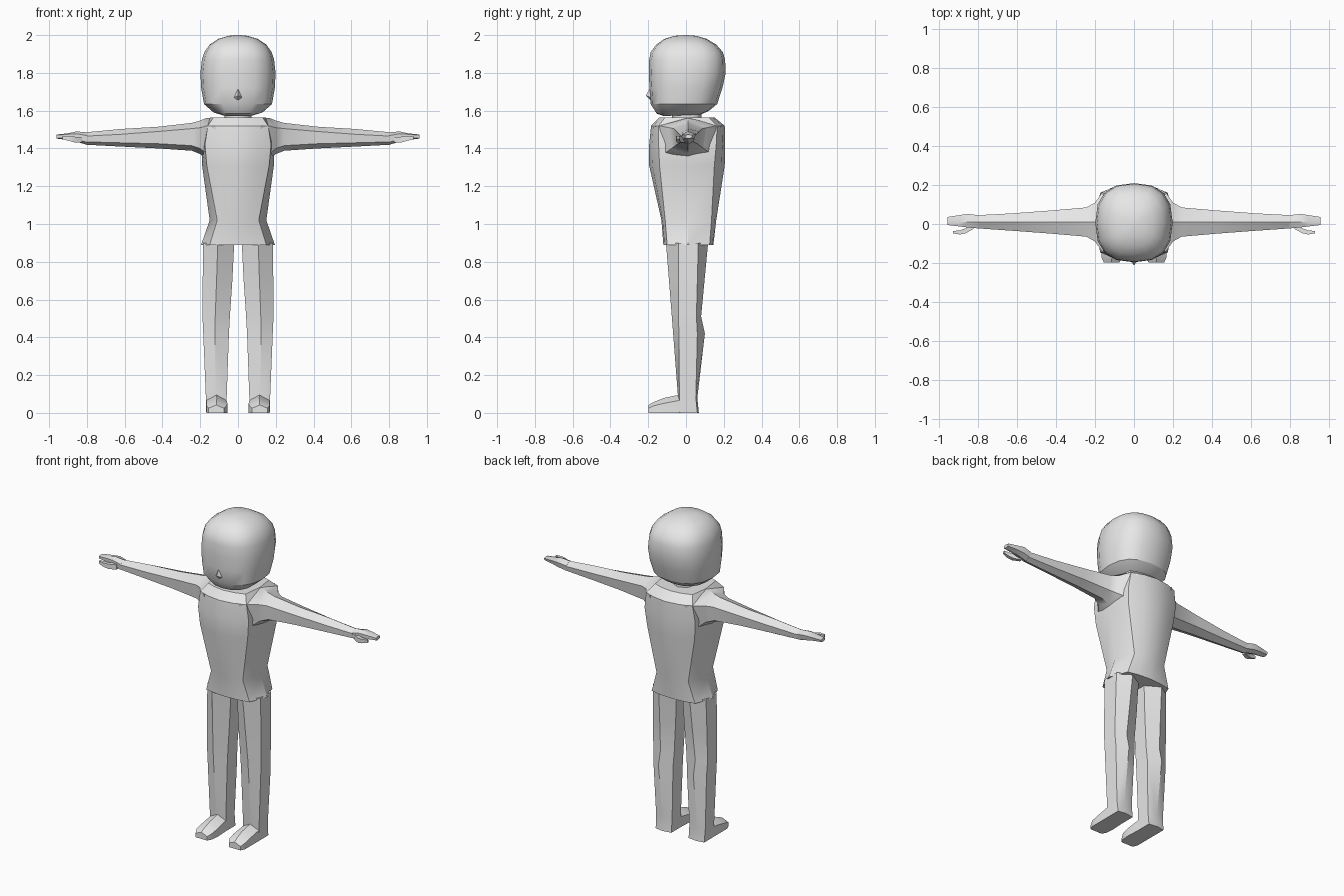
import bpy, bmesh, math

grey = bpy.data.materials.new("plain_grey")
grey.diffuse_color = (0.8, 0.8, 0.8, 1)


def finish(name, bm, mirror=False, angle=30):
    bmesh.ops.recalc_face_normals(bm, faces=bm.faces)
    mesh = bpy.data.meshes.new(name)
    bm.to_mesh(mesh)
    bm.free()
    ob = bpy.data.objects.new(name, mesh)
    bpy.context.collection.objects.link(ob)
    mesh.materials.append(grey)
    if mirror:
        mod = ob.modifiers.new("mirror", 'MIRROR')
        mod.use_mirror_merge = False
    bpy.ops.object.select_all(action='DESELECT')
    ob.select_set(True)
    bpy.context.view_layer.objects.active = ob
    bpy.ops.object.shade_smooth_by_angle(angle=math.radians(angle))
    return ob


def loft(name, rings, mirror=False, angle=30):
    """Skin a list of equal-length point rings and cap both ends."""
    bm = bmesh.new()
    rows = [[bm.verts.new(p) for p in ring] for ring in rings]
    n = len(rows[0])
    for a, b in zip(rows, rows[1:]):
        for i in range(n):
            j = (i + 1) % n
            bm.faces.new((a[i], a[j], b[j], b[i]))
    bm.faces.new(rows[0])
    bm.faces.new(rows[-1])
    return finish(name, bm, mirror, angle)


# Torso: rounded front and back, angular side panels
def torso_ring(z, xc, xs, yf, yb, cf, cb):
    half = [(xc * 0.55, yf + (cf - yf) * 0.3), (xc, cf), (xs, 0.01),
            (xc, cb), (xc * 0.55, yb + (cb - yb) * 0.3)]
    pts = [(0, yf)] + half + [(0, yb)] + [(-x, y) for x, y in reversed(half)]
    return [(x, y, z) for x, y in pts]


loft("torso", [torso_ring(*r) for r in (
    (0.89, 0.15, 0.195, -0.12, 0.145, -0.10, 0.125),
    (1.02, 0.11, 0.15, -0.13, 0.16, -0.11, 0.135),
    (1.31, 0.165, 0.19, -0.195, 0.205, -0.14, 0.15),
    (1.42, 0.175, 0.19, -0.195, 0.207, -0.145, 0.16),
    (1.52, 0.16, 0.18, -0.185, 0.205, -0.145, 0.165),
    (1.565, 0.13, 0.145, -0.14, 0.15, -0.11, 0.12))])


# Arms: six-sided, ridge on top
def arm_ring(x, yf, yb, top, up, low, bot):
    m = 0.01
    return [(x, m, top), (x, yf, up), (x, yf * 0.85, low),
            (x, m, bot), (x, yb * 0.85, low), (x, yb, up)]


loft("arm", [arm_ring(*r) for r in (
    (0.12, -0.165, 0.185, 1.563, 1.52, 1.36, 1.31),
    (0.165, -0.14, 0.16, 1.562, 1.52, 1.37, 1.335),
    (0.20, -0.09, 0.11, 1.548, 1.51, 1.40, 1.37),
    (0.245, -0.065, 0.085, 1.535, 1.505, 1.415, 1.388),
    (0.42, -0.05, 0.07, 1.515, 1.49, 1.425, 1.40),
    (0.62, -0.035, 0.055, 1.503, 1.475, 1.43, 1.41),
    (0.81, -0.022, 0.045, 1.485, 1.465, 1.435, 1.42))], mirror=True)

# Hands
loft("hand", [arm_ring(*r) for r in (
    (0.80, -0.022, 0.045, 1.485, 1.468, 1.435, 1.42),
    (0.855, -0.018, 0.052, 1.49, 1.478, 1.445, 1.435),
    (0.90, -0.012, 0.045, 1.48, 1.475, 1.452, 1.445),
    (0.96, -0.005, 0.036, 1.474, 1.47, 1.456, 1.452))], mirror=True)


# Thumbs
def box_ring(x, y0, y1, z0, z1):
    return [(x, y0, z0), (x, y1, z0), (x, y1, z1), (x, y0, z1)]


loft("thumb", [box_ring(*r) for r in (
    (0.825, -0.025, 0.0, 1.43, 1.46),
    (0.865, -0.047, -0.022, 1.432, 1.462),
    (0.895, -0.054, -0.033, 1.44, 1.465),
    (0.93, -0.048, -0.036, 1.45, 1.466))], mirror=True)


# Legs: ridge down the front and back
def leg_ring(z, xi, xo, yf, yb, sf, sb):
    m = (xi + xo) / 2 + 0.005
    return [(m, yf, z), (xo, sf, z), (xo, sb, z),
            (m, yb, z), (xi, sb, z), (xi, sf, z)]


loft("leg", [leg_ring(*r) for r in (
    (0.0, 0.06, 0.168, -0.035, 0.068, -0.033, 0.06),
    (0.08, 0.06, 0.17, -0.042, 0.06, -0.035, 0.052),
    (0.42, 0.048, 0.184, -0.068, 0.10, -0.038, 0.06),
    (0.51, 0.043, 0.188, -0.075, 0.08, -0.039, 0.055),
    (0.70, 0.03, 0.187, -0.09, 0.098, -0.04, 0.06),
    (0.90, 0.02, 0.184, -0.106, 0.117, -0.04, 0.065))], mirror=True, angle=28)


# Feet
def foot_ring(y, xi, xo, side, ridge):
    return [(xi, y, 0), (xo, y, 0), (xo, y, side),
            ((xi + xo) / 2, y, ridge), (xi, y, side)]


loft("foot", [foot_ring(*r) for r in (
    (0.02, 0.062, 0.166, 0.07, 0.10),
    (-0.04, 0.06, 0.168, 0.065, 0.095),
    (-0.12, 0.056, 0.168, 0.05, 0.078),
    (-0.17, 0.06, 0.168, 0.038, 0.058),
    (-0.198, 0.075, 0.155, 0.025, 0.042))], mirror=True)

# Neck
loft("neck", [[(0.072 * math.cos(i * math.pi / 4), 0.005 + 0.078 * math.sin(i * math.pi / 4), z)
               for i in range(8)] for z in (1.55, 1.62)], angle=50)


# Head: stacked rounded-square rings
def head_ring(z, xr, yf, yb, n=16):
    ring = []
    for i in range(n):
        a = 2 * math.pi * i / n
        c, s = math.cos(a), math.sin(a)
        x = math.copysign(abs(c) ** 0.8, c) * xr
        y = math.copysign(abs(s) ** 0.8, s) * (yb - yf) / 2 + (yb + yf) / 2
        # Chin hangs lower than the nape
        tilt = 0.05 * y if z < 1.62 else 0
        ring.append((x, y, z + tilt))
    return ring


loft("head", [head_ring(*r) for r in (
    (1.577, 0.08, -0.115, 0.08),
    (1.592, 0.13, -0.155, 0.12),
    (1.635, 0.18, -0.187, 0.165),
    (1.72, 0.195, -0.193, 0.193),
    (1.80, 0.199, -0.197, 0.21),
    (1.87, 0.191, -0.195, 0.207),
    (1.91, 0.178, -0.187, 0.195),
    (1.95, 0.15, -0.157, 0.16),
    (1.98, 0.105, -0.115, 0.11),
    (1.996, 0.05, -0.06, 0.055),
    (2.0, 0.01, -0.01, 0.01))], angle=32)

# Nose: small pointed wedge
bm = bmesh.new()
tip = bm.verts.new((0, -0.212, 1.68))
base = [bm.verts.new(p) for p in ((0, -0.185, 1.73), (0.024, -0.183, 1.668),
                                  (0, -0.183, 1.65), (-0.024, -0.183, 1.668))]
for i in range(4):
    bm.faces.new((tip, base[i], base[(i + 1) % 4]))
bm.faces.new(base)
finish("nose", bm)
